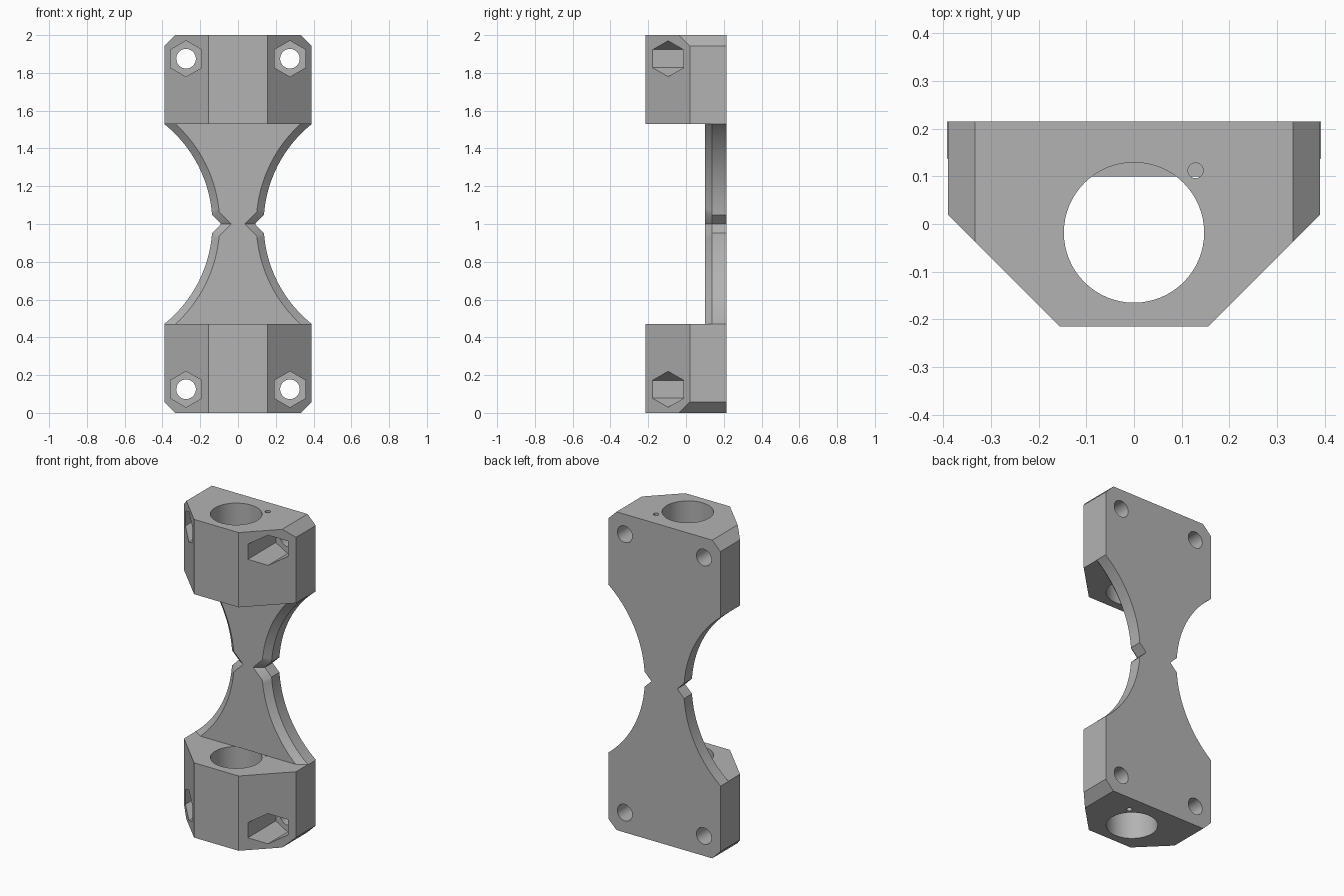
import bpy, bmesh, math
from mathutils import Matrix, Vector

if "Cube" in bpy.data.objects:
    bpy.data.objects.remove(bpy.data.objects["Cube"])

grey = bpy.data.materials.new("plain grey")
grey.diffuse_color = (0.45, 0.45, 0.45, 1)
grey.use_nodes = True
grey.node_tree.nodes["Principled BSDF"].inputs["Base Color"].default_value = grey.diffuse_color


def finish(bm, name):
    bmesh.ops.recalc_face_normals(bm, faces=bm.faces)
    me = bpy.data.meshes.new(name)
    bm.to_mesh(me)
    bm.free()
    me.materials.append(grey)
    ob = bpy.data.objects.new(name, me)
    bpy.context.collection.objects.link(ob)
    return ob


def loft(bm, loops):
    """Skin matching closed loops and cap both ends."""
    rings = [[bm.verts.new(p) for p in loop] for loop in loops]
    n = len(rings[0])
    for a, b in zip(rings, rings[1:]):
        for i in range(n):
            j = (i + 1) % n
            bm.faces.new((a[i], a[j], b[j], b[i]))
    bm.faces.new(rings[0])
    bm.faces.new(rings[-1])


def cutter(sides, radius, depth, centre, along_y=False):
    bm = bmesh.new()
    m = Matrix.Translation(centre)
    if along_y:
        m = m @ Matrix.Rotation(math.pi / 2, 4, 'X')
    start = math.pi / 2 if sides == 6 else 0
    loft(bm, [[m @ Vector((radius * math.cos(start + 2 * math.pi * i / sides),
                           radius * math.sin(start + 2 * math.pi * i / sides), h))
               for i in range(sides)] for h in (-depth / 2, depth / 2)])
    ob = finish(bm, "hole_cutter")
    ob.hide_render = True
    return ob


def smooth(ob):
    bpy.ops.object.select_all(action='DESELECT')
    ob.select_set(True)
    bpy.context.view_layer.objects.active = ob
    bpy.ops.object.shade_smooth_by_angle(angle=math.radians(30))


# Upper clamp block: faceted prism with chamfered outer corners
H, Z0 = 0.47, 1.53
half = [(0.39, 0.215), (0.39, 0.02), (0.155, -0.215)]
outline = half + [(-x, y) for x, y in reversed(half)]
bm = bmesh.new()
loft(bm, [[(x, y, z) for x, y in outline] for z in (Z0, 2.0)])
for s in (-1, 1):
    cut = bmesh.ops.bisect_plane(bm, geom=bm.verts[:] + bm.edges[:] + bm.faces[:],
                                 plane_co=(s * 0.39, 0, 1.943), plane_no=(s, 0, 1),
                                 clear_outer=True)
    edges = [e for e in cut["geom_cut"] if isinstance(e, bmesh.types.BMEdge)]
    bmesh.ops.contextual_create(bm, geom=edges)
upper = finish(bm, "upper_clamp_block")

# Bore, small pin hole, bolt holes and hexagonal nut pockets
cutters = [cutter(64, 0.147, 1.2, (0, -0.018, 1.765)),
           cutter(20, 0.016, 1.2, (0.129, 0.112, 1.765))]
for s in (-1, 1):
    cutters.append(cutter(32, 0.052, 1.0, (s * 0.275, 0, 1.875), True))
    cutters.append(cutter(6, 0.095, 0.6, (s * 0.275, -0.2, 1.875), True))
for c in cutters:
    mod = upper.modifiers.new("hole", 'BOOLEAN')
    mod.operation = 'DIFFERENCE'
    mod.solver = 'EXACT'
    mod.object = c
bpy.context.view_layer.update()
dg = bpy.context.evaluated_depsgraph_get()
mesh = bpy.data.meshes.new_from_object(upper.evaluated_get(dg))
upper.modifiers.clear()
upper.data = mesh
for c in cutters:
    bpy.data.objects.remove(c)

# Lower clamp block: mirror image about mid height
low_mesh = mesh.copy()
low_mesh.transform(Matrix.Translation((0, 0, 2)) @ Matrix.Diagonal((1, 1, -1, 1)))
low_mesh.flip_normals()
lower = bpy.data.objects.new("lower_clamp_block", low_mesh)
bpy.context.collection.objects.link(lower)

# Waisted web: arc sides, V notches at the middle, bevelled front edge
CX, R, SEG = 0.813, 0.677, 28


def web_loop(y, inset):
    r = R + inset
    tip = 0.09 - inset * math.sqrt(2)
    t = 0.04                                   # notch corner height above the middle
    for _ in range(20):
        t = CX - math.sqrt(r * r - t * t) - tip
    a0, a1 = math.asin(t / r), math.asin(0.53 / r)
    arc = []
    for i in range(SEG + 1):
        a = a0 + (a1 - a0) * i / SEG
        arc.append((CX - r * math.cos(a), r * math.sin(a)))
    side = [(x, -z) for x, z in reversed(arc)] + [(tip, 0)] + arc
    pts = side + [(-x, z) for x, z in reversed(side)]
    return [(x, y, 1 + z) for x, z in pts]


bm = bmesh.new()
loft(bm, [web_loop(0.215, 0), web_loop(0.137, 0), web_loop(0.1, 0.039)])
web = finish(bm, "waisted_web")

for ob in (upper, lower, web):
    smooth(ob)
